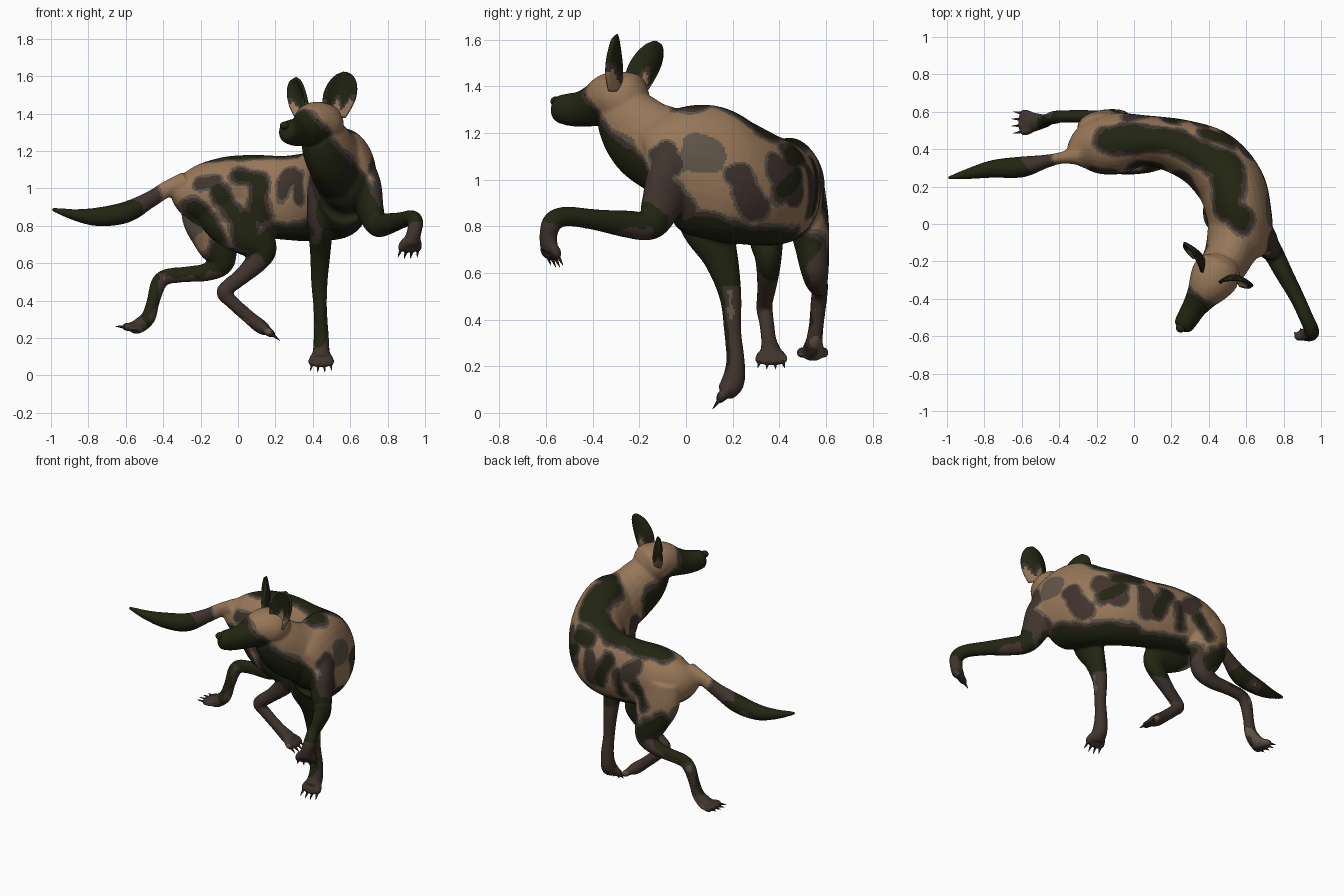
import bpy, bmesh, math
from mathutils import Vector, noise


def material(name, rgb):
    m = bpy.data.materials.new(name)
    m.diffuse_color = (*rgb, 1)
    return m


TAN, GREY, BROWN, DARK = range(4)
MATS = [material("tan fur", (0.31, 0.185, 0.10)), material("grey fur", (0.12, 0.092, 0.066)),
        material("brown fur", (0.052, 0.034, 0.026)), material("dark fur", (0.016, 0.018, 0.006))]


def catmull(a, b, c, d, t):
    return [0.5 * (2 * q + (r - p) * t + (2 * p - 5 * q + 4 * r - s) * t * t
                   + (3 * q - p - 3 * r + s) * t ** 3) for p, q, r, s in zip(a, b, c, d)]


def loft(bm, rows, ref, sides=24, steps=6):
    """Closed tube through rows of (x, y, z, a, b); b is the radius along ref, a across it."""
    n, pts = len(rows), []
    for i in range(n - 1):
        for k in range(steps):
            pts.append(catmull(rows[max(i - 1, 0)], rows[i], rows[i + 1], rows[min(i + 2, n - 1)], k / steps))
    pts.append(rows[-1])
    cs, rings, ref = [Vector(p[:3]) for p in pts], [], Vector(ref)
    for i, p in enumerate(pts):
        t = (cs[min(i + 1, len(cs) - 1)] - cs[max(i - 1, 0)]).normalized()
        u = t.cross(ref).normalized()
        v = u.cross(t)
        ring = []
        for k in range(sides):
            w = math.tau * k / sides
            ring.append(bm.verts.new(cs[i] + u * p[3] * math.cos(w) + v * p[4] * math.sin(w)))
        rings.append(ring)
    for r, s in zip(rings, rings[1:]):
        for k in range(sides):
            bm.faces.new((r[k], r[(k + 1) % sides], s[(k + 1) % sides], s[k]))
    bm.faces.new(rings[0][::-1])
    bm.faces.new(rings[-1])


def finish(name, bm, smooth=True):
    bmesh.ops.recalc_face_normals(bm, faces=bm.faces)
    me = bpy.data.meshes.new(name)
    bm.to_mesh(me)
    bm.free()
    for m in MATS:
        me.materials.append(m)
    ob = bpy.data.objects.new(name, me)
    bpy.context.collection.objects.link(ob)
    for p in me.polygons:
        p.use_smooth = smooth
    return ob


body = bmesh.new()
# torso, bending from the rump round to the chest: x, y, top z, bottom z, half width
torso = [(-.34, .36, 1.06, .95, .04), (-.25, .40, 1.12, .84, .13), (-.1, .43, 1.165, .77, .165),
         (.07, .445, 1.18, .75, .135), (.25, .41, 1.175, .725, .15), (.41, .335, 1.20, .715, .175),
         (.52, .205, 1.26, .725, .18), (.56, .06, 1.325, .76, .175), (.575, -.07, 1.29, .82, .165),
         (.58, -.15, 1.18, .88, .12), (.58, -.19, 1.08, .96, .05)]
loft(body, [(x, y, (t + b) / 2, w, (t - b) / 2) for x, y, t, b, w in torso], (0, 0, 1), 32)
# neck
loft(body, [(.56, .06, 1.06, .15, .18), (.545, -.06, 1.11, .155, .19), (.505, -.17, 1.17, .132, .178),
            (.46, -.25, 1.25, .12, .15), (.43, -.3, 1.3, .10, .11)], (0, 0, 1))
# head and muzzle
loft(body, [(.49, -.18, 1.33, .06, .06), (.47, -.22, 1.335, .11, .11), (.435, -.275, 1.345, .13, .118),
            (.40, -.33, 1.34, .115, .115), (.36, -.39, 1.318, .085, .092), (.32, -.45, 1.302, .066, .077),
            (.29, -.5, 1.3, .06, .07), (.262, -.545, 1.303, .052, .058), (.25, -.563, 1.305, .03, .035)], (0, 0, 1))
# tail
loft(body, [(-.28, .37, 1.03, .06, .06), (-.38, .355, .995, .032, .045), (-.47, .335, .94, .036, .045),
            (-.6, .305, .872, .056, .057), (-.75, .295, .848, .048, .05), (-.88, .27, .86, .03, .03),
            (-.997, .245, .89, .008, .01)], (0, 0, 1))
# standing front leg
loft(body, [(.44, .05, 1.0, .09, .07), (.44, .08, .83, .115, .07), (.44, .15, .66, .075, .055),
            (.435, .19, .5, .048, .044), (.44, .2, .35, .037, .036), (.445, .212, .22, .04, .04),
            (.445, .2, .13, .05, .045), (.445, .165, .085, .04, .055)], (1, 0, 0))
# raised front leg
loft(body, [(.63, .0, 1.18, .08, .06), (.68, -.06, 1.02, .11, .075), (.71, -.11, .88, .09, .065),
            (.745, -.155, .805, .065, .055), (.80, -.26, .81, .058, .048), (.87, -.39, .828, .045, .04),
            (.925, -.51, .842, .042, .038), (.95, -.57, .82, .044, .04), (.94, -.59, .76, .038, .04),
            (.925, -.585, .70, .035, .05)], (.9, .45, 0))
# far hind leg stretched back
loft(body, [(-.16, .5, .99, .14, .09), (-.15, .52, .85, .15, .09), (-.12, .54, .72, .115, .075),
            (-.09, .552, .61, .075, .06), (-.16, .562, .555, .05, .045), (-.28, .575, .54, .042, .035),
            (-.38, .575, .528, .042, .033), (-.425, .57, .49, .042, .035), (-.455, .56, .39, .035, .032),
            (-.48, .55, .31, .04, .036), (-.53, .545, .265, .04, .05), (-.57, .543, .255, .03, .05)], (0, 1, 0))
# near hind leg swung forward
loft(body, [(-.1, .38, .99, .14, .09), (-.06, .355, .86, .15, .09), (.05, .345, .76, .125, .075),
            (.125, .352, .68, .085, .06), (.1, .352, .61, .062, .05), (.02, .345, .53, .045, .04),
            (-.05, .337, .475, .042, .035), (-.075, .337, .44, .04, .035), (-.03, .345, .39, .036, .032),
            (.06, .355, .31, .036, .033), (.12, .363, .262, .038, .046), (.155, .365, .24, .03, .05)], (0, 1, 0))

# toes go into the body mesh, claws are separate cones
claws = bmesh.new()
PAWS = [((.445, .165, .085), (0, -.6, -.8), (1, 0, 0)), ((.922, -.583, .70), (-.2, .4, -.9), (.9, .45, 0)),
        ((-.57, .543, .258), (-1, 0, .05), (0, 1, 0)), ((.155, .365, .24), (.78, 0, -.6), (0, 1, 0))]
for base, fwd, side in PAWS:
    base, fwd, side = Vector(base), Vector(fwd).normalized(), Vector(side).normalized()
    for k in (-1.5, -.5, .5, 1.5):
        d = (fwd + side * k * .12).normalized()
        o = base + side * k * .028 - fwd * abs(k) * .008
        loft(body, [(*(o + d * s), r, r) for s, r in ((-.02, .015), (.01, .023), (.035, .022), (.055, .01))], side, 10, 3)
        loft(claws, [(*(o + d * s), r, r) for s, r in ((.04, .009), (.065, .006), (.09, .001))], side, 6, 2)
claw_ob = finish("claws", claws, False)
for p in claw_ob.data.polygons:
    p.material_index = BROWN

# fuse the tubes into one skin
dog = finish("dog_body", body)
bpy.context.view_layer.objects.active = dog
rm = dog.modifiers.new("fuse", 'REMESH')
rm.mode, rm.voxel_size, rm.use_smooth_shade = 'VOXEL', .009, True
sm = dog.modifiers.new("soften", 'SMOOTH')
sm.factor, sm.iterations = .5, 5
for m in ("fuse", "soften"):
    bpy.ops.object.modifier_apply(modifier=m)

# coat marks: capsules (x y z to x y z, radius), grouped by region, each with a darkest colour
SADDLE = [(-.15, .46, 1.2, .2, .46, 1.22, .09), (.2, .46, 1.22, .5, .33, 1.25, .09),
          (.5, .3, 1.25, .49, .12, 1.28, .08), (.49, .12, 1.28, .6, .0, 1.34, .05), (.4, .5, 1.14, .5, .44, 1.1, .05)]
NEAR_FLANK = [(.0, .3, 1.08, .1, .3, 1.04, .035), (.1, .3, 1.04, .12, .3, .85, .04), (-.1, .25, .98, .0, .25, .82, .04),
              (-.24, .28, .88, -.12, .27, .7, .06), (.03, .27, .8, .05, .26, .72, .07)]
NEAR_BROWN = [(.24, .26, .98, .26, .27, 1.07, .022), (.26, .27, 1.07, .35, .2, 1.05, .022),
              (.35, .2, 1.05, .34, .18, .95, .022), (-.2, .26, 1.03, -.12, .25, 1.06, .025),
              (.42, .0, 1.0, .4, .03, .75, .07)]
FAR_FLANK = [(.5, .48, 1.02, .58, .4, .95, .035), (.2, .56, 1.05, .28, .55, .9, .035), (.1, .58, .85, .12, .6, .98, .03),
             (-.1, .63, .85, -.02, .62, .95, .03), (-.22, .58, .75, -.1, .62, .65, .05)]
FAR_BROWN = [(.74, -.1, 1.1, .75, -.08, 1.06, .045), (.68, .22, 1.02, .66, .3, .88, .04), (.6, .4, 1.05, .52, .46, .95, .05),
             (.04, .58, 1.0, -.02, .6, 1.08, .03), (.36, .52, 1.0, .34, .53, .88, .035), (.78, -.12, .97, .74, -.05, .86, .07)]
FAR_GREY = [(.74, .05, 1.12, .74, .1, 1.11, .05), (-.3, .4, .85, -.25, .5, .8, .04)]
UNDER = [(.05, .43, .7, .4, .33, .68, .13), (.4, .33, .69, .58, .08, .71, .16), (.5, -.1, .86, .64, -.13, .85, .11),
         (.58, -.16, .88, .5, -.27, 1.02, .17), (.5, -.27, 1.02, .37, -.38, 1.18, .15),
         (.46, -.2, 1.13, .38, -.34, 1.2, .12), (.24, -.58, 1.3, .325, -.45, 1.31, .105)]
LEG_DARK = [(.43, .1, .8, .43, .14, .2, .062), (.44, .05, .85, .44, .1, .72, .07), (.73, -.16, .82, .94, -.55, .86, .075),
            (-.1, .54, .62, -.05, .5, .72, .07), (-.14, .55, .58, -.42, .58, .56, .05), (-.43, .56, .52, -.5, .54, .3, .035),
            (-.58, .3, .88, -.94, .25, .86, .07), (-.94, .25, .86, -1, .24, .89, .06)]
LEG_BROWN = [(.44, .2, .3, .445, .14, .03, .09), (.44, .22, .7, .44, .23, .3, .03), (.95, -.59, .78, .9, -.56, .64, .07),
             (.17, .34, .66, -.06, .34, .46, .05), (-.06, .35, .44, .2, .365, .22, .045), (-.46, .55, .4, -.64, .54, .25, .06),
             (-.5, .33, .93, -.95, .27, .86, .07), (-.08, .56, .52, -.38, .57, .48, .04)]
LEG_GREY = [(.44, .22, .7, .44, .23, .2, .09), (.2, .36, .68, -.05, .36, .44, .12), (-.06, .35, .44, .2, .36, .22, .1),
            (-.4, .57, .5, -.64, .54, .25, .08), (-.1, .57, .6, -.4, .57, .5, .08)]
GROUPS = [(SADDLE, 1), (NEAR_FLANK, 1), (FAR_FLANK, 1), (UNDER, 1), (LEG_DARK, 1), (NEAR_BROWN, -.004),
          (FAR_BROWN, -.004), (LEG_BROWN, -.004), (FAR_GREY, -.022), (LEG_GREY, -.022)]
MARKS = [(Vector(c[:3]), Vector(c[3:6]) - Vector(c[:3]), c[6], cap) for g, cap in GROUPS for c in g]


def coat(p):
    """Dark core, then brown and grey rims, then tan."""
    wob = noise.noise(p * 11) * .022 + noise.noise(p * 24 + Vector((5, 2, 1))) * .008
    best = -1
    for a, d, r, cap in MARKS:
        q = p - a
        t = min(max(q.dot(d) / d.length_squared, 0), 1)
        best = max(best, min(r - (q - d * t).length + wob, cap))
    return DARK if best > 0 else BROWN if best > -.018 else GREY if best > -.032 else TAN


me = dog.data
if len(me.materials) == 0:
    for m in MATS:
        me.materials.append(m)
me.polygons.foreach_set("material_index", [coat(p.center) for p in me.polygons])
me.polygons.foreach_set("use_smooth", [True] * len(me.polygons))
me.update()


# cupped ears
def ear(name, base, tip, wide, back):
    base, tip, wide, back = map(Vector, (base, tip, wide, back))
    bm, n, m, grid = bmesh.new(), 20, 14, []
    for i in range(n + 1):
        u = i / n
        w = .55 + .45 * math.sin(math.pi * u) if u < .5 else math.sqrt(max(1 - ((u - .5) / .5) ** 2, .001))
        row = []
        for j in range(m + 1):
            v = 2 * j / m - 1
            row.append(bm.verts.new(base.lerp(tip, u) + wide * w * v + back * (.055 * w * (.5 - v * v) * (1.3 - u))))
        grid.append(row)
    for i in range(n):
        for j in range(m):
            f = bm.faces.new((grid[i][j], grid[i][j + 1], grid[i + 1][j + 1], grid[i + 1][j]))
            h = i / n + .12 * math.sin(j * .9)
            f.material_index = DARK if h > .36 else BROWN if h > .24 else TAN
    ob = finish(name, bm)
    s = ob.modifiers.new("thickness", 'SOLIDIFY')
    s.thickness, s.offset = .016, 0


ear("left_ear", (.525, -.305, 1.38), (.57, -.3, 1.62), (.084, -.015, 0), (.15, 1, 0))
ear("right_ear", (.355, -.205, 1.37), (.305, -.135, 1.59), (-.048, .066, .0), (.8, .6, 0))


# eyes and nose
def ball(name, pos, size, mat):
    bm = bmesh.new()
    bmesh.ops.create_uvsphere(bm, u_segments=16, v_segments=10, radius=1)
    for v in bm.verts:
        v.co = Vector(pos) + Vector([c * s for c, s in zip(v.co, size)])
    ob = finish(name, bm)
    for p in ob.data.polygons:
        p.material_index = mat


for name, s in (("left_eye", 1), ("right_eye", -1)):
    ball(name, (.365 + .82 * s * .068, -.385 - .57 * s * .068, 1.362), (.014, .014, .012), DARK)
ball("nose", (.25, -.555, 1.335), (.026, .026, .022), DARK)
